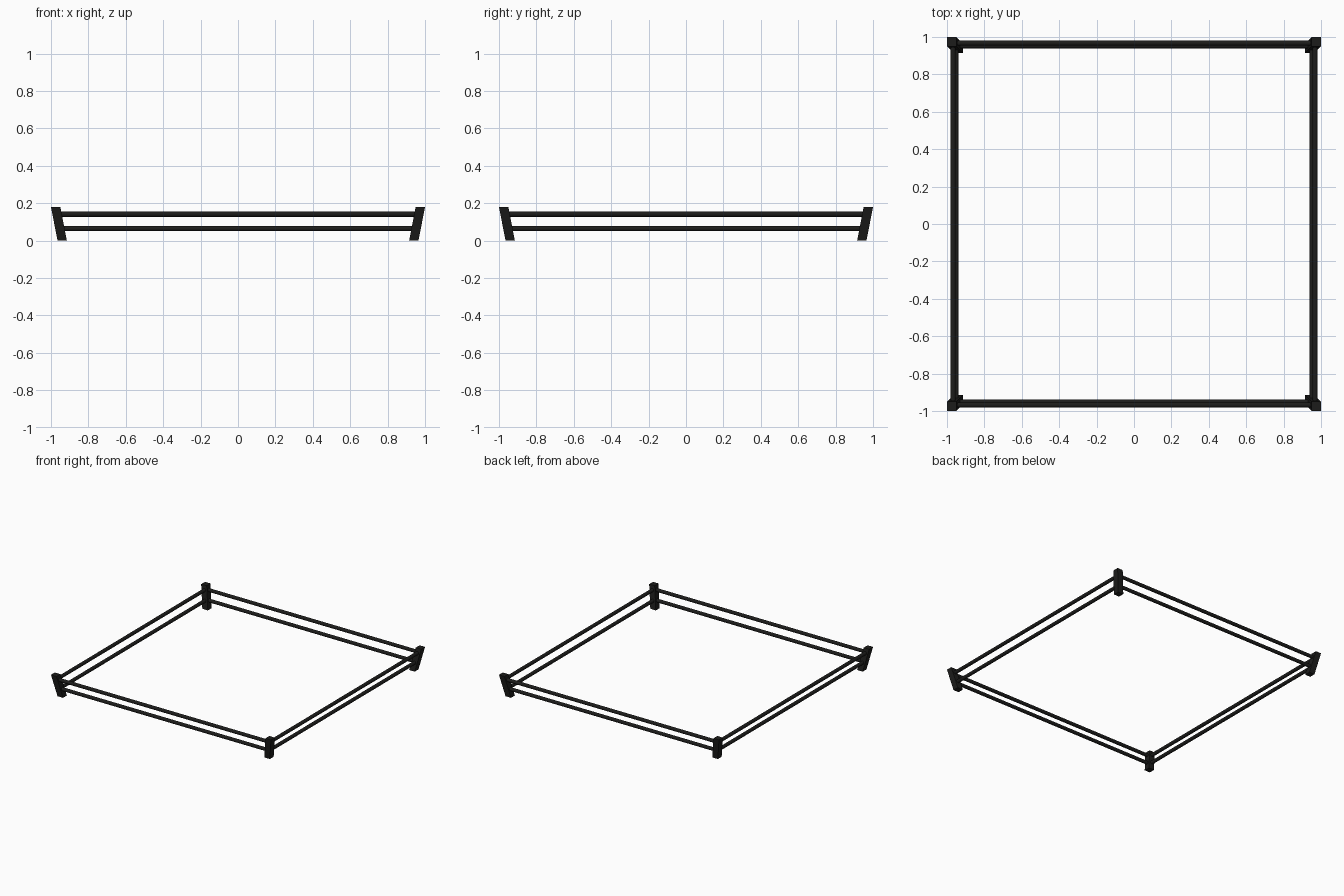
import bpy, bmesh
from math import pi
from mathutils import Matrix

if "Cube" in bpy.data.objects:
    bpy.data.objects.remove(bpy.data.objects["Cube"])

H = 0.18          # post height
W = 0.05          # post thickness
LEAN = 0.035      # outward lean over the height
BASE = 0.94       # post centre at the ground
R = 0.014         # rail radius

mat = bpy.data.materials.new("black_paint")
mat.diffuse_color = (0.012, 0.012, 0.011, 1)
mat.use_nodes = True
mat.node_tree.nodes["Principled BSDF"].inputs["Base Color"].default_value = mat.diffuse_color


def finish(name, bm):
    me = bpy.data.meshes.new(name)
    bm.to_mesh(me)
    bm.free()
    me.materials.append(mat)
    ob = bpy.data.objects.new(name, me)
    bpy.context.collection.objects.link(ob)
    return ob


def centre(z):
    return BASE + LEAN * z / H


# Corner posts: square bars sheared outward on both axes
for sx, nx in ((-1, "left"), (1, "right")):
    for sy, ny in ((-1, "front"), (1, "back")):
        bm = bmesh.new()
        bmesh.ops.create_cube(bm, size=1)
        for v in bm.verts:
            z = (v.co.z + 0.5) * H
            v.co = (v.co.x * W + sx * centre(z), v.co.y * W + sy * centre(z), z)
        finish(f"{ny}_{nx}_post", bm)

# Two round rails per side, ending inside the posts
for z, level in ((0.064, "lower"), (0.141, "upper")):
    c = centre(z)
    for i, side in enumerate(("front", "right", "back", "left")):
        bm = bmesh.new()
        bmesh.ops.create_cone(
            bm, cap_ends=True, segments=16, radius1=R, radius2=R, depth=2 * c,
            matrix=Matrix.Rotation(i * pi / 2, 4, 'Z')
            @ Matrix.Translation((0, -c, z)) @ Matrix.Rotation(pi / 2, 4, 'Y'))
        for f in bm.faces:
            f.smooth = len(f.verts) == 4
        finish(f"{side}_{level}_rail", bm)
